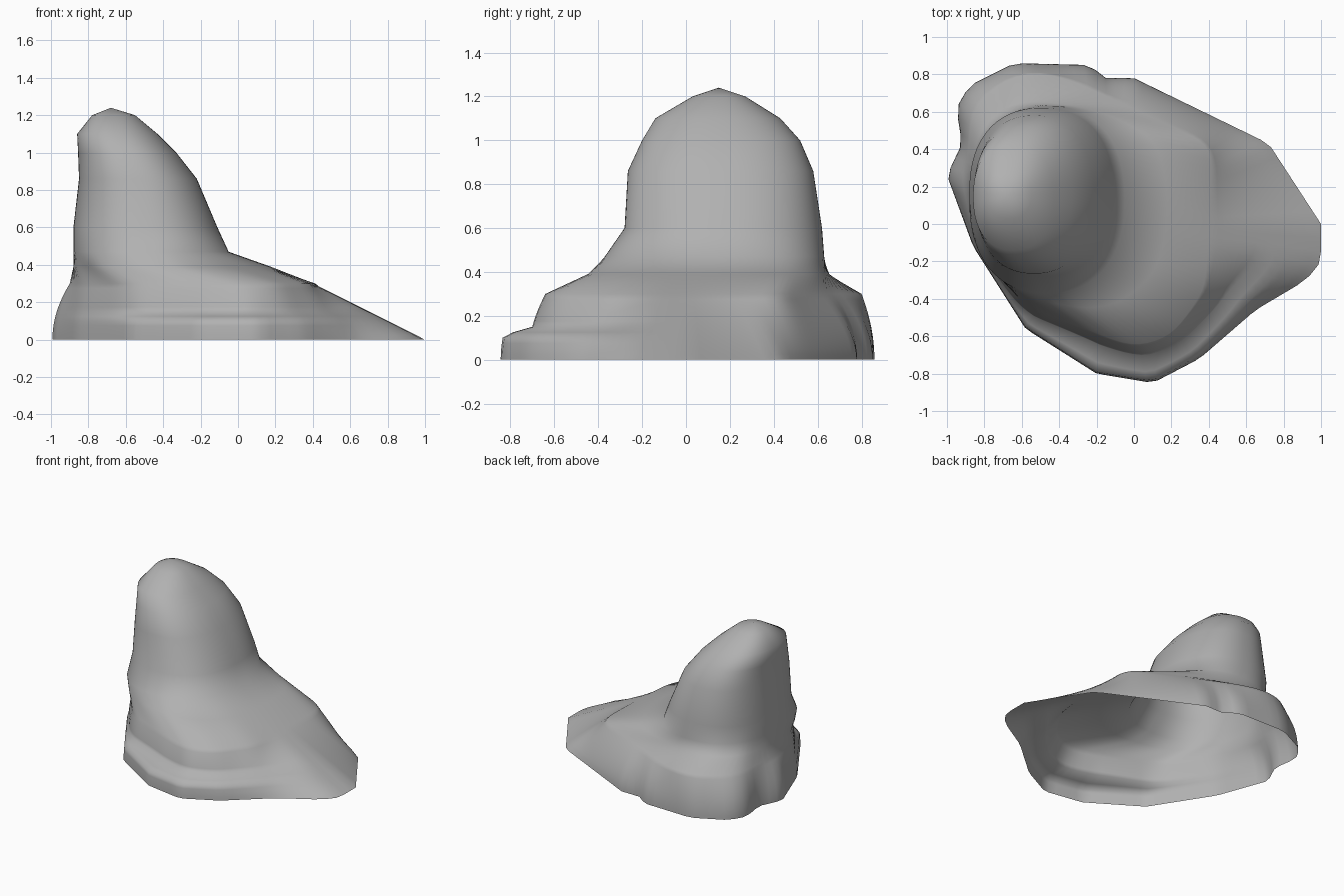
import bpy, bmesh, math
from mathutils import Vector

if "Cube" in bpy.data.objects:
    bpy.data.objects.remove(bpy.data.objects["Cube"])

N = 96  # points around each ring
TURN = [2 * math.pi * i / N for i in range(N)]


def contour_ring(pts):
    """Resample a drawn contour by casting rays from the boulder's axis."""
    axis = Vector((-.1, 0))
    ring = []
    for a in TURN:
        d = Vector((math.cos(a), math.sin(a)))
        reach = 0
        for p, q in zip(pts, pts[1:] + pts[:1]):
            p, e = Vector(p) - axis, Vector(q) - Vector(p)
            den = d.cross(e)
            if abs(den) > 1e-9 and 0 <= p.cross(d) / den <= 1:
                reach = max(reach, p.cross(e) / den)
        ring.append(axis + d * reach)
    return ring


def oval_ring(x0, x1, y0, y1, power=2.3):
    """Squarish oval filling the given bounds."""
    ring = []
    for a in TURN:
        co, si = math.cos(a), math.sin(a)
        r = (abs(co) ** power + abs(si) ** power) ** (-1 / power) / 2
        ring.append(Vector(((x0 + x1) / 2 + (x1 - x0) * co * r,
                            (y0 + y1) / 2 + (y1 - y0) * si * r)))
    return ring


def soften(ring, steps):
    for _ in range(steps):
        ring = [(ring[i - 1] + ring[i] * 2 + ring[(i + 1) % N]) / 4 for i in range(N)]
    return ring


def foot_slope(t, a):
    """Inward travel of the foot wall: even towards +x, steep elsewhere, ledge in front."""
    plain = t ** (2 - max(math.cos(a), 0))
    s = min(max((t - .37) / .12, 0), 1)
    ledge = .65 * s * s * (3 - 2 * s) + .35 * t * t
    return plain + (ledge - plain) * max(0, math.cos(a + 1.75))


# Spreading foot: ground outline and shoulder outline
ground = contour_ring([
    (1, 0), (1, -.2), (.92, -.3), (.65, -.46), (.35, -.72), (.1, -.85), (-.2, -.8),
    (-.58, -.56), (-.86, -.12), (-1, .26), (-.92, .43), (-.95, .62), (-.88, .74),
    (-.64, .86), (-.24, .85), (-.15, .78), (0, .78), (.72, .43)])
shoulder = soften(contour_ring([
    (.41, .15), (.38, -.35), (.2, -.6), (0, -.66), (-.6, -.43), (-.84, -.1),
    (-.92, .28), (-.86, .42), (-.91, .6), (-.63, .82), (-.4, .8), (.42, .42)]), 5)
rings = []
for step in range(13):
    t = step / 12
    rings.append((.3 * t, [g.lerp(s, foot_slope(t, a))
                           for g, s, a in zip(ground, shoulder, TURN)]))

# Upright stump: height, then x and y bounds
stump = [(z, oval_ring(*bounds)) for z, *bounds in [
    (.47, -.88, -.05, -.37, .63), (.6, -.88, -.11, -.28, .62),
    (.86, -.85, -.22, -.265, .58), (1, -.855, -.33, -.2, .52),
    (1.1, -.86, -.43, -.14, .43), (1.2, -.78, -.55, .03, .27)]]

# Hollow saddle between shoulder and stump
rings.append((.39, [s.lerp(o, .75 - .25 * max(math.cos(a), 0))
                    for s, o, a in zip(shoulder, stump[0][1], TURN)]))
rings += stump

# Skin the rings, leaving the underside open
bm = bmesh.new()
loops = [[bm.verts.new((p.x, p.y, z)) for p in ring] for z, ring in rings]
for low, high in zip(loops, loops[1:]):
    for i in range(N):
        j = (i + 1) % N
        bm.faces.new((low[i], low[j], high[j], high[i]))
peak = bm.verts.new((-.68, .15, 1.24))
for i in range(N):
    bm.faces.new((loops[-1][i], loops[-1][(i + 1) % N], peak))
for f in bm.faces:
    f.smooth = True

mesh = bpy.data.meshes.new("boulder")
bm.to_mesh(mesh)
bm.free()

# Darker grey stone
stone = bpy.data.materials.new("stone")
stone.diffuse_color = (.44, .44, .44, 1)
stone.use_nodes = True
stone.node_tree.nodes["Principled BSDF"].inputs["Base Color"].default_value = stone.diffuse_color
mesh.materials.append(stone)
bpy.context.collection.objects.link(bpy.data.objects.new("boulder", mesh))
